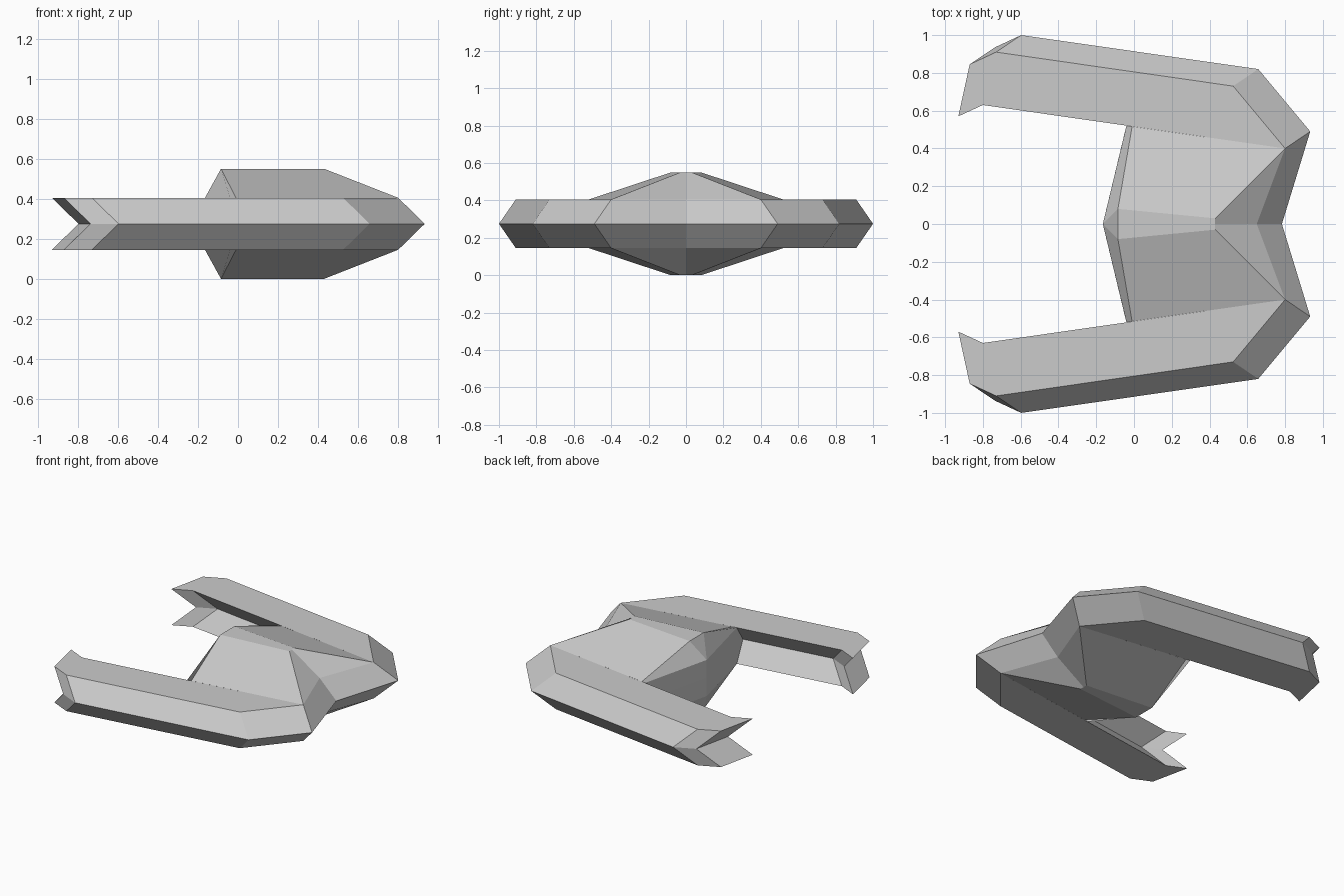
import bpy
import bmesh

cube = bpy.data.objects.get("Cube")
if cube:
    bpy.data.objects.remove(cube, do_unlink=True)

# Single hull colour
grey = bpy.data.materials.new("hull grey")
grey.use_nodes = True
colour = (0.6, 0.6, 0.6, 1)
grey.diffuse_color = colour
grey.node_tree.nodes["Principled BSDF"].inputs["Base Color"].default_value = colour

MID = 0.275        # height of the horizontal symmetry plane
DECK = 0.13        # half thickness of the arms
LEAN = (0.133, 0.09)  # sideways offset of the chevron ridge


def quarter_part(name, points, faces):
    """Build one quarter and mirror it front to back and top to bottom."""
    bm = bmesh.new()
    verts = {key: bm.verts.new(co) for key, co in points.items()}
    for face in faces:
        bm.faces.new([verts[key] for key in face])
    mesh = bpy.data.meshes.new(name)
    bm.to_mesh(mesh)
    bm.free()
    mesh.materials.append(grey)
    obj = bpy.data.objects.new(name, mesh)
    obj.location.z = MID
    bpy.context.collection.objects.link(obj)
    mirror = obj.modifiers.new("mirror", "MIRROR")
    mirror.use_axis = (False, True, True)
    mirror.merge_threshold = 0.001
    return obj


# Forked arms: a flat outline swept along a chevron
outline = [(-0.93, 0.57), (-0.80, 0.63), (0.80, 0.40),
           (0.525, 0.73), (-0.73, 0.91), (-0.87, 0.845)]
count = len(outline)
points = {}
for i, (x, y) in enumerate(outline):
    points["top", i] = (x, y, DECK)
    points["mid", i] = (x + LEAN[0], y + LEAN[1], 0)
faces = [[("top", i) for i in range(count)]]
for i in range(count):
    j = (i + 1) % count
    faces.append([("mid", i), ("mid", j), ("top", j), ("top", i)])
quarter_part("side_arms", points, faces)

# Central hull: raised plate, sloping flanks, notched nose and pointed rear wall
hull = {
    "plate_rear": (-0.085, 0, MID),
    "plate_rear_side": (-0.085, 0.08, MID),
    "plate_nose_side": (0.43, 0.03, MID),
    "plate_nose": (0.43, 0, MID),
    "rear": (-0.165, 0, DECK),
    "rear_side": (-0.04, 0.52, DECK),
    "flank": (-0.01, 0.516, DECK),
    "nose_side": (0.80, 0.40, DECK),
    "notch": (0.65, 0, DECK),
    "rear_mid": (-0.165, 0, 0),
    "rear_side_mid": (-0.015, 0.626, 0),
    "nose_side_mid": (0.933, 0.49, 0),
    "notch_mid": (0.783, 0, 0),
}
hull_faces = [
    ("plate_nose", "plate_nose_side", "plate_rear_side", "plate_rear"),
    ("plate_rear", "plate_rear_side", "rear"),
    ("plate_rear_side", "flank", "rear_side", "rear"),
    ("plate_rear_side", "plate_nose_side", "nose_side", "flank"),
    ("plate_nose", "notch", "nose_side", "plate_nose_side"),
    ("notch", "notch_mid", "nose_side_mid", "nose_side"),
    ("rear", "rear_side", "rear_side_mid", "rear_mid"),
]
quarter_part("central_hull", hull, hull_faces)
